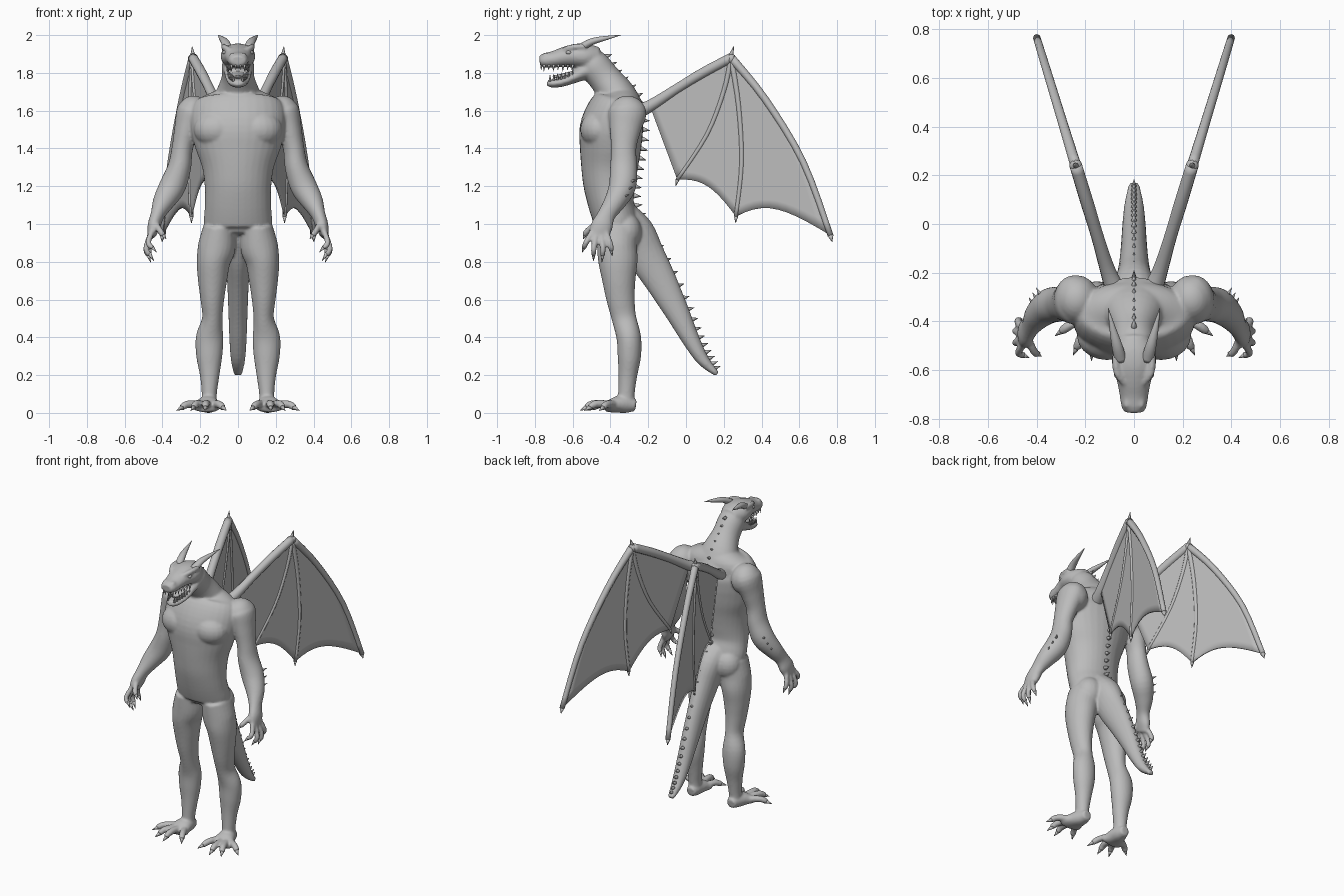
import bpy, bmesh, math
from mathutils import Vector, Matrix

grey = bpy.data.materials.new("plain grey")
grey.diffuse_color = (0.5, 0.5, 0.5, 1)


def spline(pts, steps=4):
    """Catmull-Rom through tuples of any length."""
    out = []
    for i in range(len(pts) - 1):
        p0, p1, p2 = pts[max(i - 1, 0)], pts[i], pts[i + 1]
        p3 = pts[min(i + 2, len(pts) - 1)]
        for s in range(steps):
            t = s / steps
            out.append(tuple(0.5 * (2 * b + (c - a) * t + (2 * a - 5 * b + 4 * c - d) * t * t
                                    + (3 * b - a - 3 * c + d) * t ** 3)
                             for a, b, c, d in zip(p0, p1, p2, p3)))
    return out + [tuple(pts[-1])]


def tube(bm, pts, sides=20, mirror=False, steps=4):
    """Loft of ellipses; each point is x, y, z, radius sideways, radius across."""
    path = spline(pts, steps)
    for sx in ((1, -1) if mirror else (1,)):
        rings = []
        for i, p in enumerate(path):
            a, b = path[max(i - 1, 0)], path[min(i + 1, len(path) - 1)]
            t = (Vector(b[:3]) - Vector(a[:3])).normalized()
            ref = Vector((1, 0, 0)) if abs(t.x) < 0.9 else Vector((0, 1, 0))
            u = (ref - t * ref.dot(t)).normalized()
            w = t.cross(u)
            ring = []
            for k in range(sides):
                an = 2 * math.pi * k / sides
                q = Vector(p[:3]) + u * max(p[3], .001) * math.cos(an) + w * max(p[4], .001) * math.sin(an)
                ring.append(bm.verts.new((q.x * sx, q.y, q.z)))
            rings.append(ring)
        for r, s in zip(rings, rings[1:]):
            for k in range(sides):
                n = (k + 1) % sides
                bm.faces.new((r[k], r[n], s[n], s[k]))
        bm.faces.new(rings[0])
        bm.faces.new(rings[-1])


def spike(bm, base, tip, r, mirror=False):
    tube(bm, [(*base, r, r), (*tip, .001, .001)], 8, mirror, 1)


def blob(bm, c, r, mirror=True):
    for sx in ((1, -1) if mirror else (1,)):
        m = Matrix.Translation((c[0] * sx, c[1], c[2])) @ Matrix.Diagonal((*r, 1))
        bmesh.ops.create_uvsphere(bm, u_segments=20, v_segments=12, radius=1, matrix=m)


def finish(bm, name):
    bmesh.ops.recalc_face_normals(bm, faces=bm.faces)
    me = bpy.data.meshes.new(name)
    bm.to_mesh(me)
    bm.free()
    me.materials.append(grey)
    me.polygons.foreach_set("use_smooth", [True] * len(me.polygons))
    ob = bpy.data.objects.new(name, me)
    bpy.context.collection.objects.link(ob)
    return ob


body, claws = bmesh.new(), bmesh.new()

# torso and neck
tube(body, [(0, -.37, .94, .15, .08), (0, -.365, 1.0, .18, .115), (0, -.395, 1.1, .175, .12),
            (0, -.405, 1.2, .176, .137), (0, -.405, 1.3, .19, .15), (0, -.4, 1.4, .225, .162),
            (0, -.395, 1.5, .25, .168), (0, -.37, 1.6, .25, .15), (0, -.345, 1.66, .21, .115),
            (0, -.34, 1.71, .11, .07)], 32)
tube(body, [(0, -.33, 1.58, .17, .12), (0, -.365, 1.68, .125, .1), (0, -.43, 1.77, .088, .085),
            (0, -.49, 1.84, .085, .085), (0, -.53, 1.87, .07, .07)], 28)
blob(body, (.11, -.46, 1.5), (.125, .1, .1))      # chest muscles
blob(body, (.09, -.32, .96), (.092, .085, .1))    # buttocks
blob(body, (.235, -.31, 1.58), (.09, .1, .1))     # shoulders

# head, lower jaw, brows and nostrils
tube(body, [(0, -.46, 1.88, .06, .055), (0, -.52, 1.885, .088, .068), (0, -.58, 1.89, .09, .065),
            (0, -.64, 1.885, .072, .054), (0, -.7, 1.872, .06, .044), (0, -.75, 1.866, .052, .038),
            (0, -.775, 1.864, .038, .026)], 24)
tube(body, [(0, -.51, 1.82, .078, .055), (0, -.56, 1.795, .072, .04), (0, -.61, 1.768, .065, .028),
            (0, -.66, 1.75, .055, .024), (0, -.71, 1.744, .042, .022), (0, -.735, 1.748, .025, .014)], 24)
tube(body, [(.035, -.66, 1.915, .012, .012), (.07, -.61, 1.935, .016, .016),
            (.075, -.53, 1.94, .014, .014)], 10, True)
blob(body, (.03, -.74, 1.893), (.015, .02, .014))

# legs and feet
tube(body, [(.1, -.365, .98, .085, .11), (.112, -.365, .88, .1, .106), (.13, -.36, .8, .089, .104),
            (.135, -.355, .7, .077, .088), (.136, -.346, .6, .063, .075), (.136, -.328, .5, .054, .065),
            (.15, -.303, .4, .073, .065), (.152, -.3, .3, .069, .062), (.15, -.308, .2, .052, .05),
            (.152, -.316, .1, .04, .044), (.152, -.318, .04, .042, .046)], 24, True)
tube(body, [(.152, -.265, .04, .03, .03), (.153, -.31, .045, .046, .045), (.16, -.36, .045, .06, .045),
            (.168, -.41, .032, .078, .03), (.168, -.43, .026, .06, .02)], 20, True)

# arms
tube(body, [(.225, -.315, 1.66, .04, .05), (.243, -.31, 1.6, .08, .1), (.272, -.322, 1.5, .066, .083),
            (.295, -.33, 1.4, .056, .067), (.31, -.33, 1.3, .062, .072), (.347, -.337, 1.2, .07, .072),
            (.393, -.375, 1.12, .058, .058), (.425, -.42, 1.05, .038, .047), (.445, -.445, .99, .034, .058),
            (.457, -.463, .94, .022, .05)], 24, True)

# fingers and toes, each ending in a claw
digits = [((.46, -.425, .96), (.478, -.4, .89), (.46, -.39, .83), .016),
          ((.46, -.45, .95), (.487, -.44, .87), (.462, -.445, .797), .016),
          ((.46, -.475, .95), (.487, -.488, .87), (.445, -.49, .805), .016),
          ((.455, -.495, .96), (.475, -.53, .9), (.43, -.55, .85), .016),
          ((.435, -.475, 1.0), (.41, -.525, .96), (.38, -.545, .92), .017),
          ((.21, -.38, .045), (.27, -.42, .045), (.325, -.46, .012), .021),
          ((.19, -.39, .045), (.22, -.475, .048), (.25, -.54, .012), .021),
          ((.16, -.39, .045), (.17, -.49, .048), (.175, -.562, .012), .021),
          ((.13, -.38, .045), (.1, -.455, .045), (.06, -.525, .012), .021)]
for a, b, c, r in digits:
    k = tuple(Vector(b).lerp(Vector(c), .55))
    tube(body, [(*a, r, r), (*b, r, r), (*k, r * .85, r * .85)], 10, True)
    spike(claws, tuple(Vector(b).lerp(Vector(c), .4)), c, r * .75, True)
for i in range(3):   # forearm barbs
    spike(claws, (.375 + .015 * i, -.305 - .02 * i, 1.22 - .04 * i),
          (.402 + .015 * i, -.262 - .02 * i, 1.235 - .04 * i), .014, True)

# tail
tube(body, [(0, -.33, 1.06, .1, .07), (0, -.27, .96, .09, .1), (0, -.215, .84, .07, .1),
            (0, -.135, .7, .058, .085), (0, -.045, .53, .051, .064), (0, .025, .39, .046, .047),
            (0, .09, .28, .038, .033), (0, .165, .205, .022, .014)], 20)

ob = finish(body, "body")
m = ob.modifiers.new("blend", 'REMESH')
m.mode, m.voxel_size, m.use_smooth_shade = 'VOXEL', .008, True
m = ob.modifiers.new("soften", 'SMOOTH')
m.factor, m.iterations = .5, 5
finish(claws, "claws")

# horns
bm = bmesh.new()
tube(bm, [(.055, -.56, 1.93, .026, .022), (.07, -.5, 1.965, .022, .018), (.09, -.42, 1.985, .012, .011),
          (.106, -.345, 2.0, .001, .001)], 12, True)
finish(bm, "horns")

# eyes and tongue
bm = bmesh.new()
blob(bm, (.068, -.62, 1.908), (.014, .016, .011))
finish(bm, "eyes")
bm = bmesh.new()
tube(bm, [(0, -.55, 1.81, .035, .012), (0, -.62, 1.793, .034, .012), (0, -.68, 1.78, .026, .01),
          (0, -.705, 1.785, .008, .004)], 12)
finish(bm, "tongue")

# teeth
bm = bmesh.new()
for i in range(7):
    f = i / 6
    y = -.75 + .15 * f
    spike(bm, (.034 + .024 * f, y, 1.845), (.034 + .024 * f, y - .003, 1.808 + .008 * (i % 2)), .008, True)
    y = -.72 + .12 * f
    spike(bm, (.024 + .028 * f, y, 1.755 + .022 * f), (.025 + .028 * f, y, 1.79 + .022 * f), .008, True)
spike(bm, (.012, -.765, 1.85), (.012, -.767, 1.815), .008, True)
finish(bm, "teeth")

# spikes down the back and tail
bm = bmesh.new()
ridge = [Vector(p) for p in spline([(-.44, 1.92), (-.37, 1.80), (-.26, 1.68), (-.226, 1.55), (-.235, 1.4),
                                    (-.262, 1.25), (-.265, 1.1), (-.185, .94), (-.075, .74), (.01, .55),
                                    (.065, .4), (.12, .29), (.16, .22)], 3)]
for a, p, b in zip(ridge, ridge[1:], ridge[2:]):
    d = (b - a).normalized()
    tip = p + Vector((-d.y, d.x)) * .034 + d * .006
    root = p - Vector((-d.y, d.x)) * .012
    spike(bm, (0, *root), (0, *tip), .017)
finish(bm, "back_spikes")


# wings: bones lie in one upright plane that flares outward
def on_wing(y, z):
    return (.105 + (y + .2) * .305, y, z)


arm = [(.24, 1.88), (.09, 1.80), (-.05, 1.715), (-.19, 1.625)]
fingers = [[(.24, 1.88), (.2, 1.7), (.11, 1.47), (-.045, 1.235)],
           [(.24, 1.88), (.28, 1.62), (.295, 1.32), (.265, 1.04)],
           [(.24, 1.88), (.42, 1.66), (.62, 1.33), (.765, .94)]]
bm = bmesh.new()
tube(bm, [(*on_wing(y, z), r, r) for (y, z), r in zip(arm, (.026, .027, .026, .032))]
     + [(.07, -.29, 1.58, .045, .04)], 12, True)
for f, size in zip(fingers, (.013, .014, .02)):
    tube(bm, [(*on_wing(y, z), size * s, size * s) for (y, z), s in zip(f, (1.15, 1, .9, .8))], 10, True)
    (y0, z0), (y1, z1) = f[2], f[3]
    spike(bm, on_wing(y1, z1), on_wing(y1 + (y1 - y0) * .06, z1 - .035), size * .8, True)
blob(bm, on_wing(.24, 1.875), (.026, .026, .026))
spike(bm, on_wing(.235, 1.875), on_wing(.252, 1.94), .018, True)
finish(bm, "wing_bones")

# membrane panels between the bones, with scooped trailing edges
bm = bmesh.new()
N = 10
lines = [[Vector(p) for p in spline(c, 4)] for c in [arm] + fingers]
for sx in (1, -1):
    for A, B, scoop in zip(lines, lines[1:], (0, .06, .09)):
        grid = []
        for v, (a, b) in enumerate(zip(A, B)):
            row = []
            for i in range(N + 1):
                t = i / N
                p = a.lerp(b, t)
                p += (A[0] - p).normalized() * scoop * 4 * t * (1 - t) * (v / (len(A) - 1)) ** 2
                x, y, z = on_wing(*p)
                row.append(bm.verts.new((x * sx, y, z)))
            grid.append(row)
        for r, s in zip(grid, grid[1:]):
            for i in range(N):
                bm.faces.new((r[i], r[i + 1], s[i + 1], s[i]))
bmesh.ops.remove_doubles(bm, verts=bm.verts, dist=.0005)
ob = finish(bm, "wing_membranes")
m = ob.modifiers.new("thickness", 'SOLIDIFY')
m.thickness, m.offset = .009, 0
